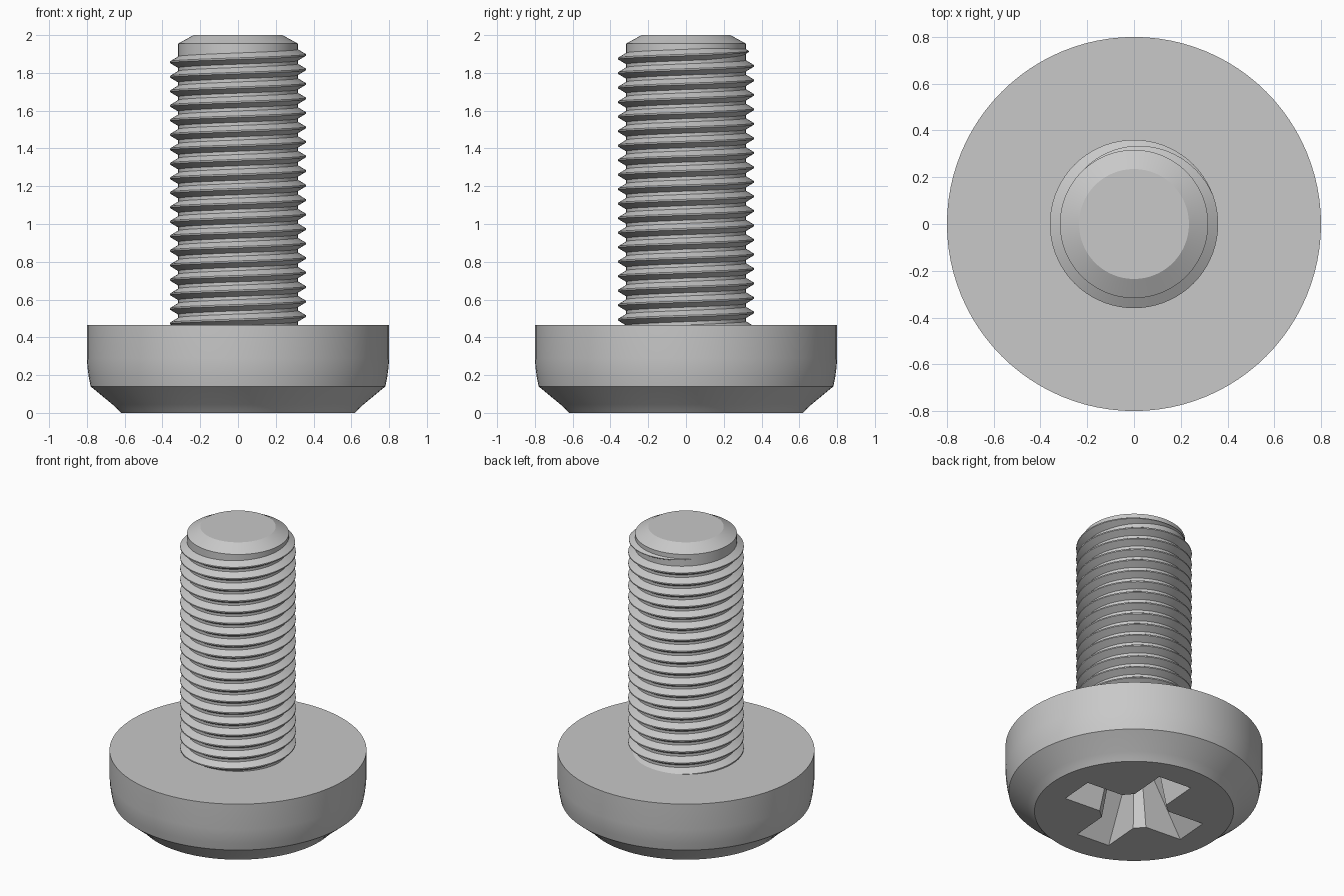
import bpy, bmesh, math

cube = bpy.data.objects.get("Cube")
if cube:
    bpy.data.objects.remove(cube, do_unlink=True)

SEGMENTS = 96
steel = bpy.data.materials.new("steel_grey")
steel.use_nodes = True
STEEL_COLOUR = (0.58, 0.58, 0.58, 1)
steel.diffuse_color = STEEL_COLOUR
steel.node_tree.nodes["Principled BSDF"].inputs["Base Color"].default_value = STEEL_COLOUR


def polar(radius, angle, z):
    return (radius * math.cos(angle), radius * math.sin(angle), z)


def loft(name, rings):
    """Join equal-length closed rings with quads and cap both ends."""
    bm = bmesh.new()
    loops = [[bm.verts.new(p) for p in ring] for ring in rings]
    for a, b in zip(loops, loops[1:]):
        for i in range(len(a)):
            j = (i + 1) % len(a)
            bm.faces.new((a[i], a[j], b[j], b[i]))
    bm.faces.new(loops[0])
    bm.faces.new(loops[-1])
    bmesh.ops.recalc_face_normals(bm, faces=bm.faces)
    mesh = bpy.data.meshes.new(name)
    bm.to_mesh(mesh)
    bm.free()
    mesh.materials.append(steel)
    obj = bpy.data.objects.new(name, mesh)
    bpy.context.collection.objects.link(obj)
    return obj


def lathe(name, profile):
    step = math.tau / SEGMENTS
    return loft(name, [[polar(r, i * step, z) for i in range(SEGMENTS)]
                       for r, z in profile])


def select_only(obj):
    bpy.ops.object.select_all(action='DESELECT')
    obj.select_set(True)
    bpy.context.view_layer.objects.active = obj


def smooth(obj):
    select_only(obj)
    bpy.ops.object.shade_smooth_by_angle(angle=math.radians(25))


# Head: flat drive face, bevelled rim, nearly straight side
head = lathe("head", [(0.62, 0), (0.64, 0.022), (0.665, 0.045), (0.78, 0.14),
                      (0.79, 0.19), (0.797, 0.24), (0.8, 0.29), (0.8, 0.465)])


# Cross recess: tapered cross with chamfered inner corners
def cross_ring(reach, half_width, corner, z):
    ring = []
    for arm in range(4):
        turn = math.radians(90 * arm - 4.5)
        for x, y in ((corner, -half_width), (reach, -half_width),
                     (reach, half_width), (corner, half_width)):
            ring.append(polar(math.hypot(x, y), turn + math.atan2(y, x), z))
    return ring


cutter = loft("recess_cutter", [cross_ring(0.453, 0.122, 0.18, -0.02),
                                cross_ring(0.2, 0.085, 0.12, 0.36)])
cutter.hide_render = True
cut = head.modifiers.new("cross_recess", 'BOOLEAN')
cut.operation = 'DIFFERENCE'
cut.solver = 'EXACT'
cut.object = cutter
select_only(head)
bpy.ops.object.modifier_apply(modifier=cut.name)
bpy.data.objects.remove(cutter, do_unlink=True)
smooth(head)

# Shaft core with chamfered tip
shaft = lathe("shaft", [(0.317, 0.44), (0.317, 1.955), (0.235, 2.0)])
smooth(shaft)

# Right-hand thread: ridge section swept up a helix, fading out near the tip
PITCH = 0.0768
CREST_Z = 1.895           # crest height on the +x side in the last turn
STEPS = 72                # steps per turn
FADE_START, FADE_END = math.radians(20), math.radians(140)
ROOT, DEPTH = 0.315, 0.045

rings = []
last = round(FADE_END / math.tau * STEPS)
for i in range(-19 * STEPS, last + 1):
    angle = math.tau * i / STEPS
    z = CREST_Z + PITCH * i / STEPS
    fade = min(1, (FADE_END - angle) / (FADE_END - FADE_START))
    size = max(0.03, fade)
    rings.append([polar(ROOT + r * size, angle, z + dz * size)
                  for r, dz in ((0, -0.031), (DEPTH, -0.004),
                                (DEPTH, 0.004), (0, 0.031))])
thread = loft("thread", rings)
smooth(thread)
